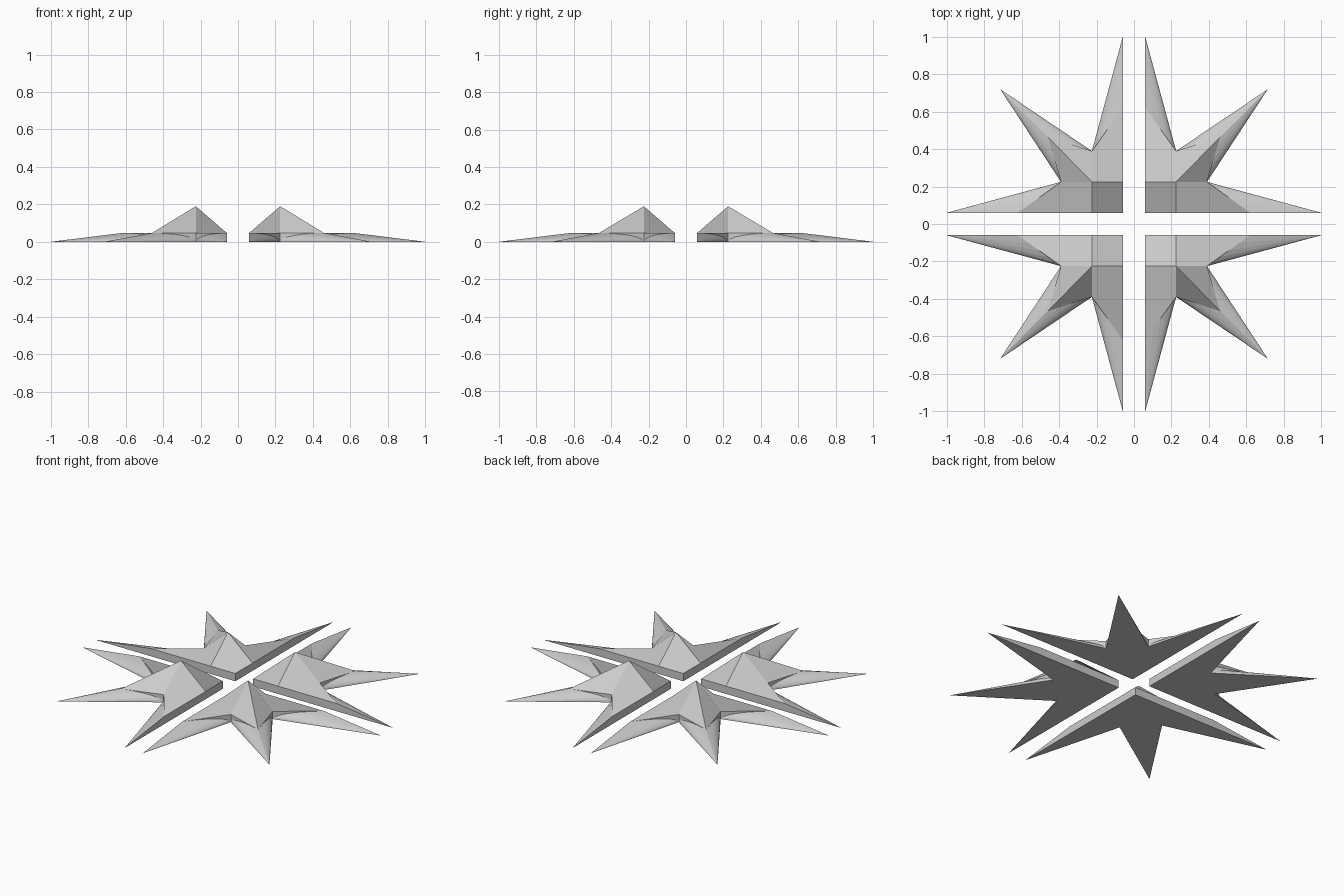
import bpy, bmesh, math
from mathutils import Vector

cube = bpy.data.objects.get("Cube")
if cube:
    bpy.data.objects.remove(cube, do_unlink=True)

stone = bpy.data.materials.new("light_grey")
stone.use_nodes = True
stone.diffuse_color = (0.6, 0.6, 0.6, 1)
stone.node_tree.nodes["Principled BSDF"].inputs["Base Color"].default_value = (0.6, 0.6, 0.6, 1)

GAP, MID, NOTCH, RIM, PEAK = 0.06, 0.225, 0.39, 0.047, 0.19
STEPS = 6


def build_quarter(name, sx, sy):
    bm = bmesh.new()

    def v(x, y, z=0.0):
        return bm.verts.new((x * sx, y * sy, z))

    def face(*verts):
        return bm.faces.new(verts)

    def spike_side(tip, ridge, notch, notch_top):
        # Rounded flank: a fan from the tip to a quarter-ellipse arc, with an upright end cap
        a, b = notch.co.copy(), ridge.co.copy()
        arc = [notch]
        for i in range(1, STEPS):
            t = math.pi / 2 * i / STEPS
            p = a.lerp(b, 1 - math.cos(t))
            arc.append(bm.verts.new((p.x, p.y, RIM * math.sin(t))))
        arc.append(ridge)
        for p, q in zip(arc, arc[1:]):
            face(tip, p, q)
            face(notch_top, p, q)

    apex = v(MID, MID, PEAK)
    corner, corner_top = v(GAP, GAP), v(GAP, GAP, RIM)
    diag_tip, diag_ridge = v(0.715, 0.72), v(0.46, 0.465, RIM)
    sides = []
    for swap in (False, True):
        def w(x, y, z=0.0):
            return v(y, x, z) if swap else v(x, y, z)
        tip, ridge = w(1.0, GAP), w(0.62, GAP, RIM)
        notch, notch_top = w(NOTCH, MID), w(NOTCH, MID, RIM)
        rim = w(MID, GAP, RIM)
        # Inner wall and the two roof slopes beside it
        face(corner, tip, ridge, rim, corner_top)
        face(apex, rim, ridge, notch_top)
        face(apex, notch_top, diag_ridge)
        spike_side(tip, ridge, notch, notch_top)
        spike_side(diag_tip, diag_ridge, notch, notch_top)
        sides.append((tip, notch, rim))
    (tip_a, notch_a, rim_a), (tip_b, notch_b, rim_b) = sides
    # Inner corner slope and flat underside
    face(apex, rim_b, corner_top, rim_a)
    face(corner, tip_a, notch_a, diag_tip, notch_b, tip_b)

    bmesh.ops.recalc_face_normals(bm, faces=bm.faces)
    mesh = bpy.data.meshes.new(name)
    bm.to_mesh(mesh)
    bm.free()
    mesh.materials.append(stone)
    obj = bpy.data.objects.new(name, mesh)
    bpy.context.collection.objects.link(obj)


# Four mirrored quarters of the star
for name, sx, sy in (("back_left_quarter", 1, 1), ("back_right_quarter", -1, 1),
                     ("front_left_quarter", 1, -1), ("front_right_quarter", -1, -1)):
    build_quarter(name, sx, sy)
